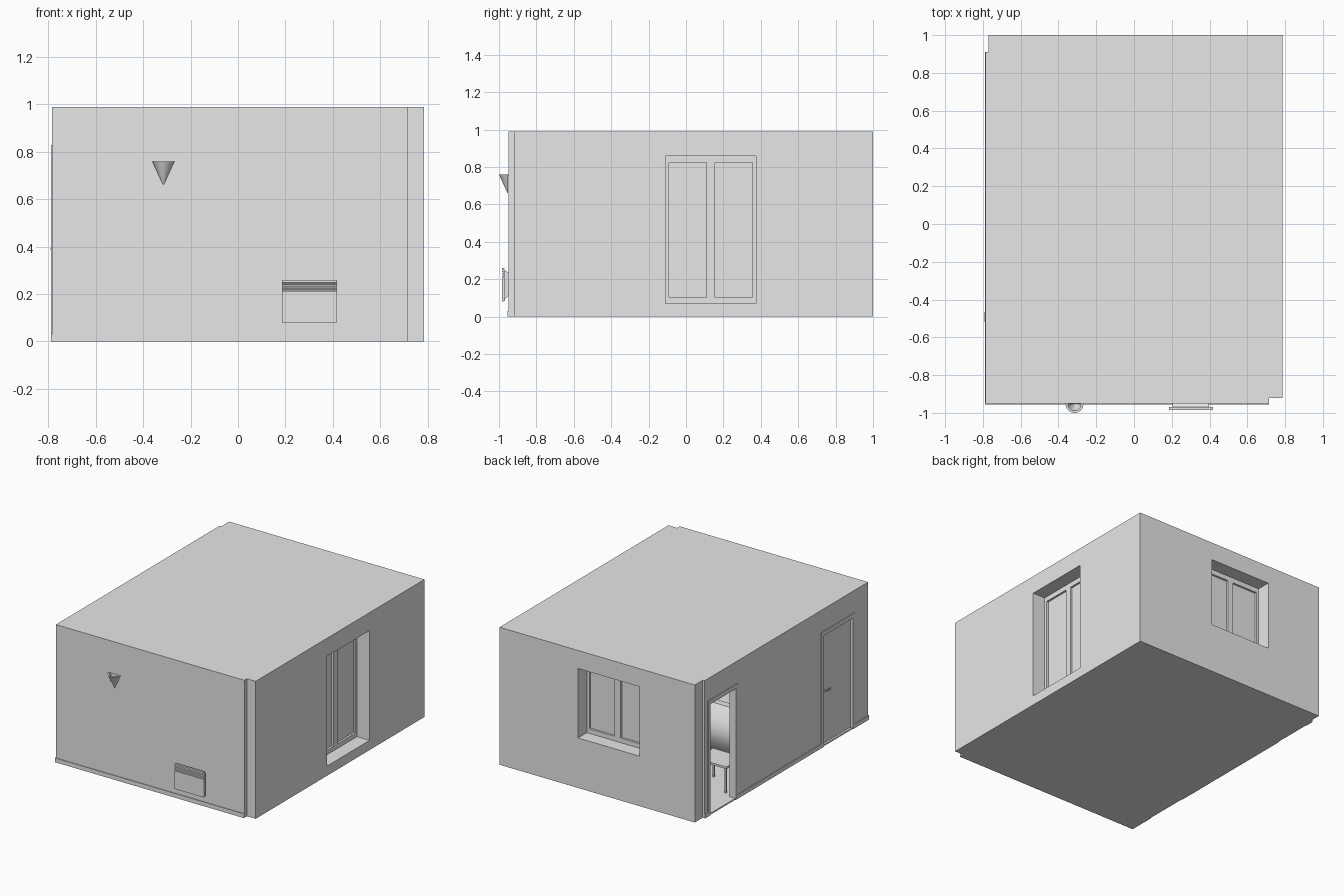
import bpy, bmesh, math
from mathutils import Vector

if "Cube" in bpy.data.objects:
    bpy.data.objects.remove(bpy.data.objects["Cube"], do_unlink=True)

plaster = bpy.data.materials.new("light_grey")
plaster.use_nodes = True
plaster.diffuse_color = (0.8, 0.8, 0.8, 1)
plaster.node_tree.nodes["Principled BSDF"].inputs["Base Color"].default_value = (0.8, 0.8, 0.8, 1)


def finish(name, bm):
    bmesh.ops.recalc_face_normals(bm, faces=bm.faces)
    mesh = bpy.data.meshes.new(name)
    bm.to_mesh(mesh)
    bm.free()
    mesh.materials.append(plaster)
    ob = bpy.data.objects.new(name, mesh)
    bpy.context.collection.objects.link(ob)
    return ob


def boxes(name, *spans):
    """One object from boxes given as (low corner, high corner)."""
    bm = bmesh.new()
    for lo, hi in spans:
        lo, hi = Vector(lo), Vector(hi)
        size, mid = hi - lo, (lo + hi) / 2
        for v in bmesh.ops.create_cube(bm, size=1)["verts"]:
            v.co = Vector(a * b for a, b in zip(v.co, size)) + mid
    return finish(name, bm)


def prism(name, outline, x0, x1):
    """Extrude a (y, z) outline along x."""
    bm = bmesh.new()
    face = bm.faces.new([bm.verts.new((x0, y, z)) for y, z in outline])
    new = bmesh.ops.extrude_face_region(bm, geom=[face])["geom"]
    for v in new:
        if isinstance(v, bmesh.types.BMVert):
            v.co.x = x1
    return finish(name, bm)


def select(ob):
    bpy.ops.object.select_all(action="DESELECT")
    ob.select_set(True)
    bpy.context.view_layer.objects.active = ob


def cut(ob, lo, hi):
    cutter = boxes("cutter", (lo, hi))
    cutter.hide_render = True
    mod = ob.modifiers.new("opening", "BOOLEAN")
    mod.operation, mod.object, mod.solver = "DIFFERENCE", cutter, "EXACT"
    select(ob)
    bpy.ops.object.modifier_apply(modifier=mod.name)
    bpy.data.objects.remove(cutter, do_unlink=True)


H = 0.99
HEAD = 0.86       # window head height
DOOR = 0.80       # door head height

# Shell: one solid with stepped corners, hollowed into a room
shell = boxes("room_shell", ((-0.785, -0.95, 0), (0.785, 1, H)))
cut(shell, (0.715, -1.1, -1), (1, -0.92, 2))
cut(shell, (-1, 0.91, -1), (-0.77, 1.1, 2))
cut(shell, (-0.74, -0.91, 0.01), (0.64, 0.86, 0.96))

# Window and door openings
BALCONY = (-0.11, 0.375, 0.07)
WINDOW = (-0.33, 0.16, 0.36)
DOORS = {"entrance": (0.56, 0.85), "side": (-0.77, -0.44)}
cut(shell, (0.5, BALCONY[0], BALCONY[2]), (1, BALCONY[1], HEAD))
cut(shell, (WINDOW[0], 0.7, WINDOW[2]), (WINDOW[1], 1.2, HEAD))
for y0, y1 in DOORS.values():
    cut(shell, (-1, y0, 0.01), (-0.7, y1, DOOR))


def casement(name, u0, u1, z0, outer, along_y):
    """Two-sash window set back in its wall opening."""
    def span(ua, ub, da, db, za, zb):
        lo, hi = (ua, da, za), (ub, db, zb)
        if along_y:
            lo, hi = (da, ua, za), (db, ub, zb)
        return lo, hi
    front, back = outer - 0.1, outer - 0.13
    mid, bar, half = (u0 + u1) / 2, 0.02, 0.023
    rails = [span(u0, u1, back, front, z0, z0 + 0.033),
             span(u0, u1, back, front, HEAD - 0.035, HEAD)]
    for a, b in ((u0, u0 + bar), (mid - half, mid + half), (u1 - bar, u1)):
        rails.append(span(a, b, back, front, z0, HEAD))
    boxes(name + "_frame", *rails)
    boxes(name + "_panes", span(u0, u1, back, front - 0.015, z0, HEAD))


casement("balcony_window", *BALCONY, 0.785, True)
casement("back_window", *WINDOW, 1.0, False)

# Door casings
for name, (y0, y1) in DOORS.items():
    w, top = 0.025, DOOR + 0.03
    boxes(name + "_door_casing",
          ((-0.79, y0 - w, 0), (-0.74, y0, top)),
          ((-0.79, y1, 0), (-0.74, y1 + w, top)),
          ((-0.79, y0, DOOR), (-0.74, y1, top)))

# Closed side door with its lever handle
y0, y1 = DOORS["side"]
boxes("side_door_leaf", ((-0.77, y0, 0.01), (-0.75, y1, DOOR)))
boxes("side_door_handle",
      ((-0.79, y1 - 0.035, 0.385), (-0.77, y1 - 0.025, 0.395)),
      ((-0.792, y1 - 0.08, 0.385), (-0.786, y1 - 0.025, 0.395)))

# Skirting boards
boxes("front_skirting", ((-0.79, -0.955, 0), (0.715, -0.95, 0.03)))
boxes("side_skirting", *[((-0.79, a, 0), (-0.785, b, 0.03)) for a, b in
                         ((-0.95, -0.795), (-0.415, 0.535), (0.875, 0.91))])

# Wall lamp: open half cone, hollow at the top
bm = bmesh.new()
N, R, TOP = 24, 0.047, 0.76
rings = []
for r, z in ((0.001, 0.66), (R, TOP), (R * 0.75, TOP), (0.001, 0.69)):
    rings.append([bm.verts.new((-0.315 + r * math.cos(math.pi * i / N),
                                -0.953 - r * math.sin(math.pi * i / N), z))
                  for i in range(N + 1)])
for a, b in zip(rings, rings[1:]):
    for i in range(N):
        bm.faces.new((a[i], a[i + 1], b[i + 1], b[i]))
lamp = finish("wall_lamp", bm)
select(lamp)
bpy.ops.object.shade_smooth_by_angle()
boxes("lamp_back_plate", ((-0.36, -0.953, 0.755), (-0.27, -0.95, TOP)))

# Convector heater with a louvred top
prism("heater_panel", [(-0.968, 0.085), (-0.985, 0.08), (-0.985, 0.21), (-0.975, 0.21),
                       (-0.975, 0.25), (-0.968, 0.25)], 0.185, 0.418)
prism("heater_back", [(-0.95, 0.11), (-0.97, 0.09), (-0.97, 0.25), (-0.95, 0.235)], 0.205, 0.398)
for i in range(4):
    z = 0.213 + i * 0.012
    prism("heater_louvre", [(-0.974, z + 0.004), (-0.985, z), (-0.985, z + 0.006),
                            (-0.974, z + 0.010)], 0.185, 0.418)
boxes("heater_top", ((0.185, -0.985, 0.254), (0.418, -0.97, 0.26)))

# Sofa with a curved back, seen through the doorway
X0, X1 = -0.70, -0.05
outer = [(0.22 + 0.075 * math.sin(math.pi * t / 10), 0.1 + 0.036 * t) for t in range(11)]
inner = [(y - 0.05, z) for y, z in reversed(outer)]
sofa_back = prism("sofa_back", outer + inner, X0, X1)
select(sofa_back)
bpy.ops.object.shade_smooth_by_angle()
boxes("sofa_seat", ((X0, -0.17, 0.07), (X1, 0.24, 0.18)))
boxes("sofa_legs", *[((x - 0.006, y - 0.006, 0), (x + 0.006, y + 0.006, 0.1))
                     for x in (X0 + 0.01, X1 - 0.01) for y in (-0.16, 0.23)])

# Small side table
boxes("side_table_top", ((-0.70, 0.35, 0.19), (-0.46, 0.54, 0.205)))
boxes("side_table_legs", *[((x, y, 0.01), (x + 0.012, y + 0.012, 0.19))
                           for x in (-0.69, -0.482) for y in (0.36, 0.518)])
